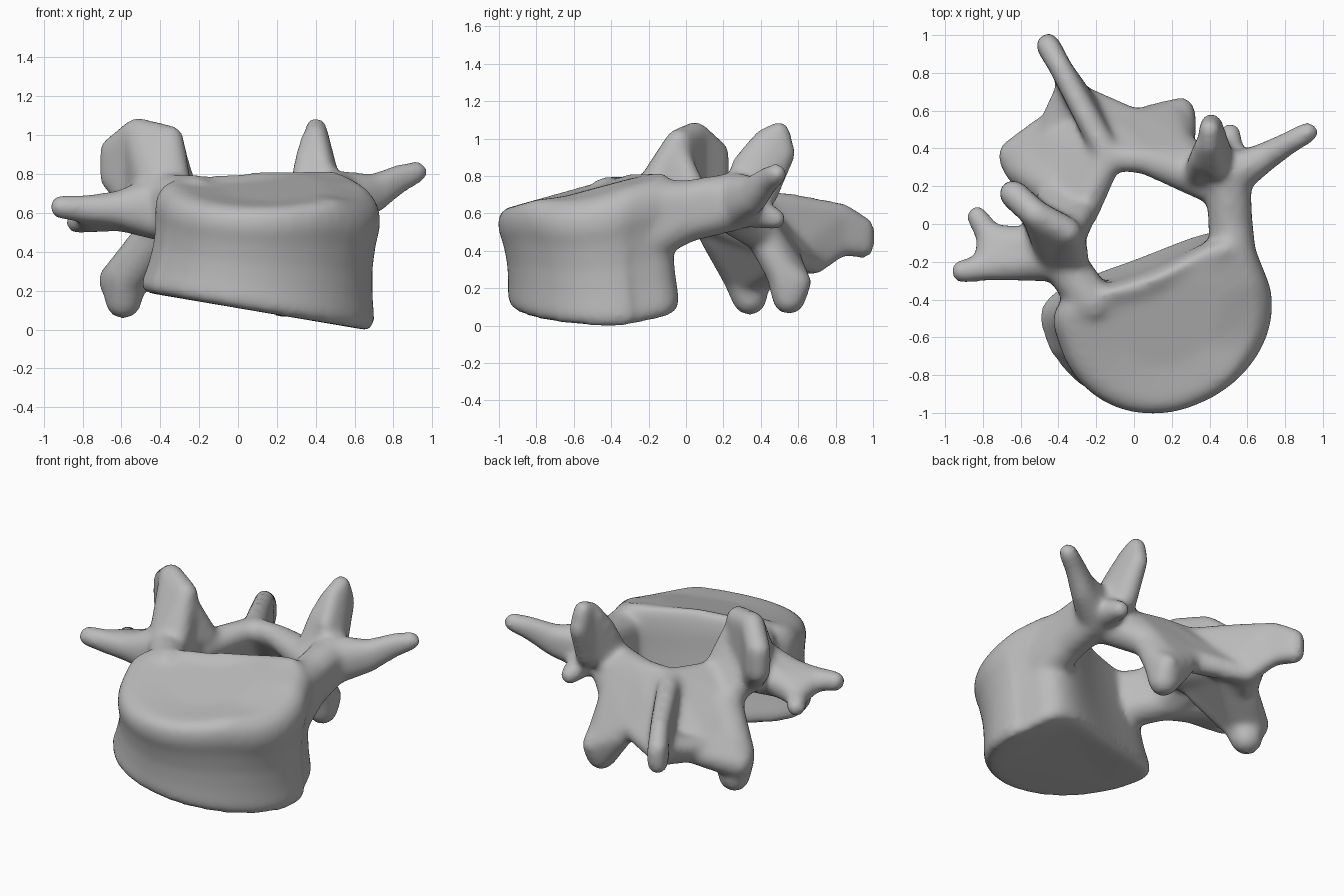
import bpy, bmesh
from math import sin, cos, tau
from mathutils import Vector, Matrix

cube = bpy.data.objects.get("Cube")
if cube:
    bpy.data.objects.remove(cube)

grey = bpy.data.materials.new("bone_grey")
grey.use_nodes = True
grey.diffuse_color = (.5, .5, .5, 1)
grey.node_tree.nodes["Principled BSDF"].inputs["Base Color"].default_value = grey.diffuse_color

bm = bmesh.new()
thin, slim, medium, thick = .06, .075, .095, .12


def ball(radius, x, y, z):
    """One rounded landmark."""
    return [(radius, Vector((x, y, z)))]


def column(radius, x, y, low, high):
    """Two landmarks, one above the other."""
    return ball(radius, x, y, low) + ball(radius, x, y, high)


def hull(*landmarks):
    """Rounded solid stretched over the landmarks."""
    part = bmesh.new()
    for radius, place in sum(landmarks, []):
        bmesh.ops.create_icosphere(part, subdivisions=2, radius=radius,
                                   matrix=Matrix.Translation(place))
    result = bmesh.ops.convex_hull(part, input=part.verts)
    junk = {v for v in result["geom_interior"] + result["geom_unused"]
            if isinstance(v, bmesh.types.BMVert)}
    bmesh.ops.delete(part, geom=list(junk), context='VERTS')
    mesh = bpy.data.meshes.new("part")
    part.to_mesh(mesh)
    part.free()
    bm.from_mesh(mesh)
    bpy.data.meshes.remove(mesh)


def chain(*landmarks):
    """Limb made of hulls between neighbouring landmarks."""
    for start, end in zip(landmarks, landmarks[1:]):
        hull(start, end)


def vertebral_body(segments=48):
    """Kidney-shaped drum, turned a little, with a sloping dished top."""
    centre = Vector((.15, -.5))
    across = Vector((.94, .35))
    back = Vector((-.35, .94))
    levels = [(0, .8), (0, .96), (.07, 1), (.25, .97), (.45, .955), (.65, .97),
              (.8, 1), (.9, .99), (.97, .95), (1, .86), (.96, .5)]
    rings = []
    for height, scale in levels:
        ring = []
        for i in range(segments):
            s, c = sin(tau * i / segments), cos(tau * i / segments)
            hollow = .05 + .07 * height
            depth = .505 * s if s < 0 else .36 * s ** .4 - hollow * s ** 4
            x, y = centre + scale * (.6 * c * across + depth * back)
            # The lower rim sits further back and to the right
            x -= .04 * (1 - height) + .06 * height * min(c, 0)
            y += .07 * (1 - height) * (s < 0) + .03 * (1 - height) * (s > 0)
            low = .11 - .17 * x + .4 * max(0, y + .4) ** 2
            top = min(.9 + .28 * y, .82) - .5 * max(0, x - .5)
            ring.append(bm.verts.new((x, y, low + height * (top - low))))
        rings.append(ring)
    for lower, upper in zip(rings, rings[1:]):
        for i in range(segments):
            bm.faces.new((lower[i - 1], lower[i], upper[i], upper[i - 1]))
    bm.faces.new(rings[0][::-1])
    bm.faces.new(rings[-1])


vertebral_body()

# Pedicles joining the body to the arch
left_root = column(thick, .53, -.2, .46, .66)
left_neck = column(thick, .51, 0, .56, .66)
left_hub = column(thick, .5, .25, .62, .7)
right_root = column(thick, -.22, -.42, .54, .68)
right_hub = column(thick, -.39, -.18, .57, .68)
chain(left_root, left_neck, left_hub)
hull(right_root, right_hub)

# Left transverse process with its small hook
left_wing = column(slim, .7, .36, .67, .73)
left_wing_middle = column(thin, .82, .43, .75, .79)
left_wing_tip = ball(thin, .92, .485, .81)
chain(left_hub, left_wing, left_wing_middle, left_wing_tip)
chain(ball(medium, .5, .32, .62), ball(thin, .51, .48, .57))

# Right transverse process with its forked tip
right_wing = ball(medium, -.62, -.21, .62)
right_wing_end = ball(slim, -.78, -.23, .62)
right_wing_tip = ball(.065, -.91, -.25, .63)
fork_root = ball(medium, -.62, -.1, .6)
fork = ball(slim, -.76, -.07, .57)
fork_tip = ball(thin, -.83, .04, .55)
chain(right_hub, right_wing, right_wing_end, right_wing_tip)
chain(right_hub, fork_root, fork, fork_tip)
hull(right_wing, right_wing_end, fork_root, fork)

# Left upper joint process
left_blade_foot = ball(medium, .45, .29, .7) + ball(slim, .42, .42, .7)
left_blade_top = ball(thin, .4, .42, 1) + ball(thin, .4, .5, 1.035) + ball(thin, .41, .53, .92)
left_shoulder = ball(slim, .33, .26, .69)
hull(left_blade_foot, left_blade_top, ball(thin, .43, .3, .86))
hull(left_blade_foot, left_shoulder, ball(thin, .35, .34, .88), ball(thin, .38, .42, .98))

# Right upper joint process, curved around its cup
blade_outer = column(slim, -.64, .16, .78, .92)
blade_middle = column(slim, -.52, .05, .65, 1.02)
blade_inner = column(slim, -.35, -.04, .62, .98)
buttress = ball(slim, -.31, -.18, .74)
chain(blade_outer, blade_middle, blade_inner)
hull(blade_inner, buttress, right_hub)
hull(blade_middle, right_hub, blade_inner)
hull(ball(medium, -.34, -.05, .7), ball(thin, -.32, -.03, .9), ball(slim, -.27, .06, .68))

# Laminae closing the arch behind the canal
arch_left = ball(slim, .05, .34, .66)
arch_right = ball(slim, -.13, .35, .66)
arch_foot_left = ball(slim, 0, .54, .38)
arch_foot_right = ball(slim, -.22, .57, .4)
left_plate = ball(thick, .42, .22, .62) + ball(medium, .27, .33, .6)
right_plate = ball(medium, -.28, .06, .62) + ball(medium, -.4, .15, .52)
left_heel = ball(slim, .2, .57, .28)
right_heel = ball(slim, -.46, .46, .34)
hull(left_plate, arch_left)
hull(ball(medium, .25, .36, .56), arch_left, arch_foot_left, left_heel)
hull(arch_left, arch_right, arch_foot_left, arch_foot_right)
hull(right_plate, arch_right, arch_foot_right, right_heel)
hull(right_plate, ball(slim, -.5, .06, .68), ball(slim, -.36, 0, .76))

# Lower joint processes
left_lobe = ball(medium, .23, .55, .15)
left_lobe_top = ball(medium, .24, .52, .28)
right_lobe = ball(.1, -.59, .34, .15)
right_lobe_top = ball(thick, -.58, .31, .27)
chain(left_plate, ball(medium, .23, .41, .48), left_lobe_top, left_lobe)
hull(left_lobe, left_lobe_top, ball(slim, .25, .6, .23), ball(slim, .08, .56, .32))
chain(ball(thick, -.4, .18, .5), right_lobe_top, right_lobe)
hull(right_lobe_top, ball(medium, -.63, .36, .25), right_heel, ball(slim, -.46, .51, .32),
     ball(medium, -.36, .2, .5), arch_foot_right)

# Spinous process with its flared roots
spine_crest = ball(thin, -.25, .56, .65)
spine_keel = ball(thin, -.3, .69, .33)
spine_blade = column(thin, -.39, .83, .43, .6)
spine_tip = column(.065, -.455, .945, .42, .52)
hull(arch_right, arch_foot_right, spine_crest, spine_keel, spine_blade)
hull(spine_blade, spine_tip)
hull(spine_keel, arch_foot_left, arch_right)
hull(spine_keel, right_heel, arch_foot_right, ball(thin, -.36, .72, .42))

# Fuse the parts into one smooth bone
bmesh.ops.recalc_face_normals(bm, faces=bm.faces)
mesh = bpy.data.meshes.new("vertebra")
bm.to_mesh(mesh)
bm.free()
mesh.materials.append(grey)
bone = bpy.data.objects.new("vertebra", mesh)
bpy.context.collection.objects.link(bone)
fuse = bone.modifiers.new("fuse", 'REMESH')
fuse.mode = 'VOXEL'
fuse.voxel_size = .018
fuse.use_smooth_shade = True
soften = bone.modifiers.new("soften", 'SMOOTH')
soften.factor = .5
soften.iterations = 20
